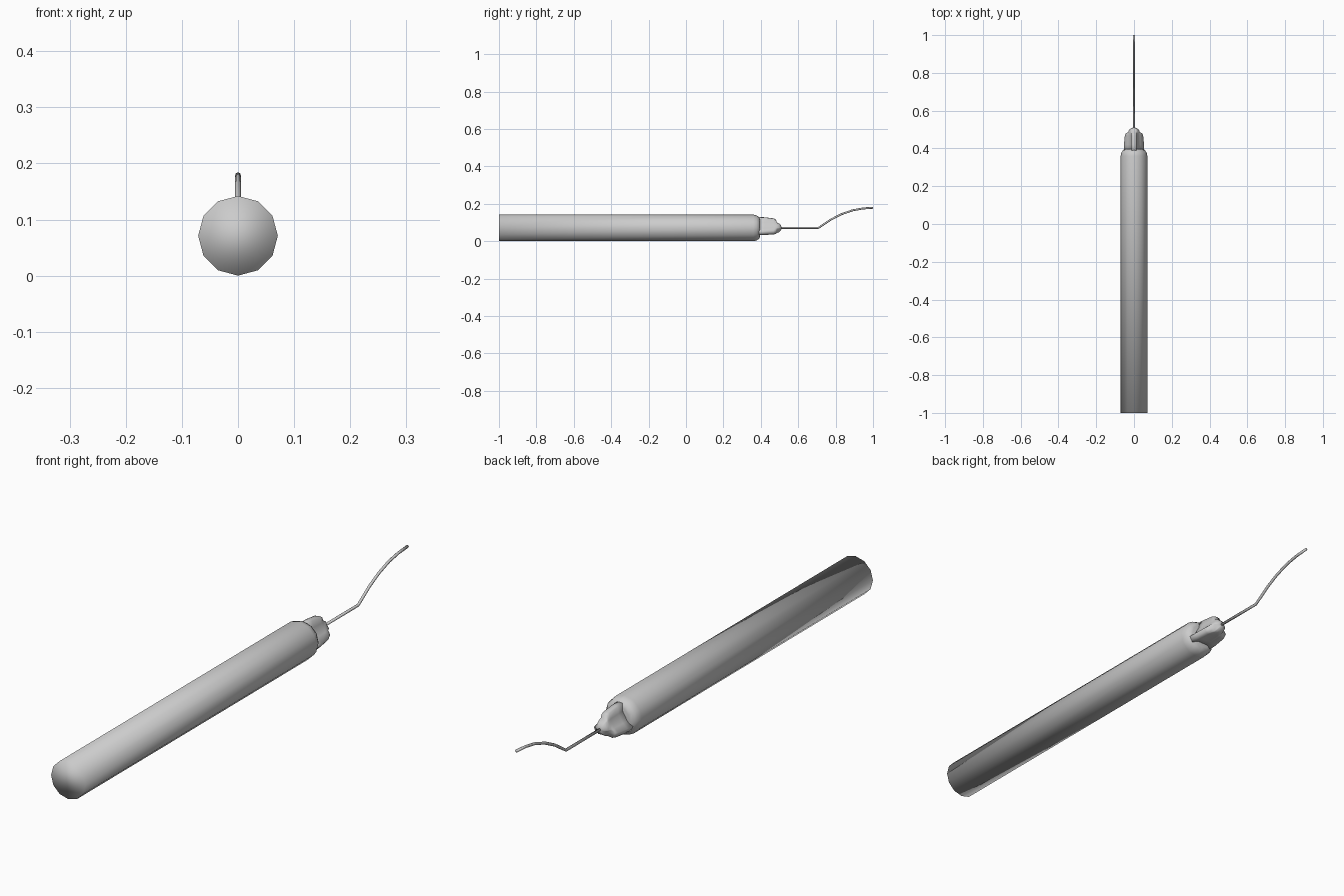
import bpy, bmesh, math
from mathutils import Vector

if "Cube" in bpy.data.objects:
    bpy.data.objects.remove(bpy.data.objects["Cube"])

ZC = 0.071  # height of the tool axis


def loft(name, rings):
    """Skin a list of equal-length point rings and cap both ends."""
    bm = bmesh.new()
    loops = [[bm.verts.new(p) for p in ring] for ring in rings]
    n = len(loops[0])
    for a, b in zip(loops, loops[1:]):
        for i in range(n):
            j = (i + 1) % n
            bm.faces.new((a[i], a[j], b[j], b[i]))
    bm.faces.new(loops[0])
    bm.faces.new(loops[-1])
    bmesh.ops.recalc_face_normals(bm, faces=bm.faces)
    for f in bm.faces:
        f.smooth = True
    mesh = bpy.data.meshes.new(name)
    bm.to_mesh(mesh)
    bm.free()
    obj = bpy.data.objects.new(name, mesh)
    bpy.context.collection.objects.link(obj)
    return obj


def circle(y, r, n):
    return [(r * math.cos(math.tau * i / n), y, ZC + r * math.sin(math.tau * i / n))
            for i in range(n)]


def lobed(y, fin, core, w):
    """Three-finned section: one fin up, two down and outward."""
    lobe = [(core * 0.5, -core * 0.866), (core * 1.05, -w * 1.35), (fin * 0.96, -w),
            (fin, 0), (fin * 0.96, w), (core * 1.05, w * 1.35)]
    pts = []
    for k in range(3):
        a = math.radians(90 + 120 * k)
        for u, v in lobe:
            pts.append((u * math.cos(a) - v * math.sin(a), y,
                        ZC + u * math.sin(a) + v * math.cos(a)))
    return pts


# 12-sided handle, flat at the back and rounded at the front
handle_profile = [(-1.0, 0.071), (0.36, 0.071), (0.378, 0.067),
                  (0.391, 0.058), (0.396, 0.046)]
loft("handle", [circle(y, r, 12) for y, r in handle_profile])

# Three-finned chuck tapering into a rounded nose
chuck_profile = [(0.37, 0.059, 0.030, 0.012), (0.42, 0.057, 0.029, 0.012),
                 (0.468, 0.051, 0.027, 0.012), (0.480, 0.046, 0.026, 0.012),
                 (0.486, 0.029, 0.025, 0.012), (0.498, 0.024, 0.022, 0.010),
                 (0.507, 0.014, 0.013, 0.006), (0.510, 0.006, 0.006, 0.003)]
loft("chuck", [lobed(*p) for p in chuck_profile])

# Thin wire: straight, then kinked into an upward arc
path = [Vector((0, y, z)) for y, z in
        [(0.49, ZC), (0.708, ZC), (0.73, 0.086), (0.775, 0.116), (0.83, 0.144),
         (0.89, 0.165), (0.945, 0.175), (0.9995, 0.179)]]
rings = []
for i, p in enumerate(path):
    t = (path[min(i + 1, len(path) - 1)] - path[max(i - 1, 0)]).normalized()
    up = Vector((0, -t.z, t.y))
    r = 0.0052
    rings.append([p + r * (math.cos(math.tau * k / 8) * Vector((1, 0, 0))
                           + math.sin(math.tau * k / 8) * up) for k in range(8)])
loft("wire_tip", rings)
